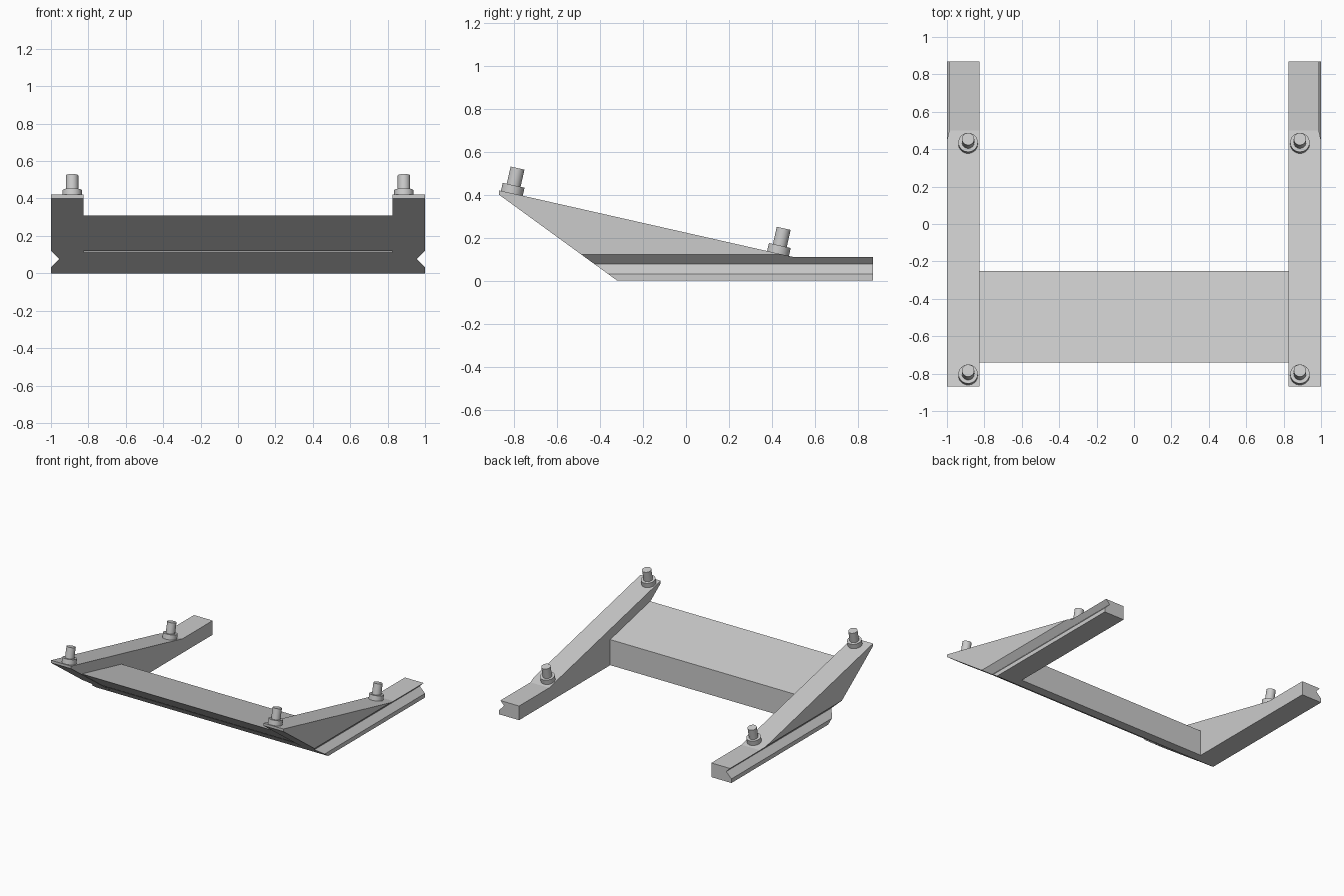
import bpy, bmesh, math
from mathutils import Matrix, Vector

cube = bpy.data.objects.get("Cube")
if cube:
    bpy.data.objects.remove(cube, do_unlink=True)

steel = bpy.data.materials.new("plain grey steel")
steel.use_nodes = True
GREY = (0.6, 0.6, 0.6, 1)
steel.diffuse_color = GREY
steel.node_tree.nodes["Principled BSDF"].inputs["Base Color"].default_value = GREY


def finish(name, bm):
    bmesh.ops.recalc_face_normals(bm, faces=bm.faces)
    mesh = bpy.data.meshes.new(name)
    bm.to_mesh(mesh)
    bm.free()
    mesh.materials.append(steel)
    obj = bpy.data.objects.new(name, mesh)
    bpy.context.collection.objects.link(obj)
    return obj


def extrude(name, points, offset):
    """Prism from a closed outline swept along offset."""
    bm = bmesh.new()
    face = bm.faces.new([bm.verts.new(p) for p in points])
    new = bmesh.ops.extrude_face_region(bm, geom=[face])["geom"]
    verts = [g for g in new if isinstance(g, bmesh.types.BMVert)]
    bmesh.ops.translate(bm, verts=verts, vec=offset)
    return finish(name, bm)


INNER = 0.827
TILT = math.atan2(0.31, 1.37)
rail_outline = [(-0.87, 0.42), (0.5, 0.11), (0.87, 0.11), (0.87, 0), (-0.32, 0), (-0.87, 0.40)]

for side, label in ((1, "left"), (-1, "right")):
    # Side rail with its sloped wedge
    rail = extrude(label + "_rail", [(side * INNER, y, z) for y, z in rail_outline],
                   (side * (1 - INNER), 0, 0))

    # V groove along the outer edge
    groove = [(side * x, -1, z) for x, z in ((0.955, 0.077), (1.055, 0.177), (1.055, -0.023))]
    cutter = extrude("groove_cutter", groove, (0, 2, 0))
    cutter.hide_render = True
    cut = rail.modifiers.new("groove", "BOOLEAN")
    cut.operation = "DIFFERENCE"
    cut.solver = "EXACT"
    cut.object = cutter
    bpy.context.view_layer.update()
    graph = bpy.context.evaluated_depsgraph_get()
    rail_mesh = bpy.data.meshes.new_from_object(rail.evaluated_get(graph))
    rail.modifiers.clear()
    rail.data = rail_mesh
    bpy.data.objects.remove(cutter, do_unlink=True)

    # Tilted studs with collars, square to the wedge top
    for y, place in ((-0.81, "front"), (0.428, "rear")):
        base = Vector((side * 0.887, y, 0.42 - (y + 0.87) * math.tan(TILT)))
        frame = Matrix.Translation(base) @ Matrix.Rotation(-TILT, 4, "X")
        for part, radius, low, high in (("collar", 0.052, -0.01, 0.038),
                                        ("stud", 0.033, 0.03, 0.12)):
            bm = bmesh.new()
            bmesh.ops.create_cone(bm, cap_ends=True, segments=32, radius1=radius, radius2=radius,
                                  depth=high - low,
                                  matrix=frame @ Matrix.Translation((0, 0, (low + high) / 2)))
            obj = finish(f"{label}_{place}_{part}", bm)
            bpy.ops.object.select_all(action="DESELECT")
            obj.select_set(True)
            bpy.context.view_layer.objects.active = obj
            bpy.ops.object.shade_smooth_by_angle(angle=math.radians(40))

# Cross beam: sloped upper body over a lower bar, with a fine step at the front
upper = [(-0.74, 0.31), (-0.25, 0.199), (-0.25, 0.11), (-0.468, 0.11), (-0.468, 0.12), (-0.481, 0.12)]
lower = [(-0.468, 0.11), (-0.25, 0.11), (-0.25, 0), (-0.32, 0)]
for name, outline in (("upper_cross_beam", upper), ("lower_cross_bar", lower)):
    extrude(name, [(-INNER, y, z) for y, z in outline], (2 * INNER, 0, 0))
